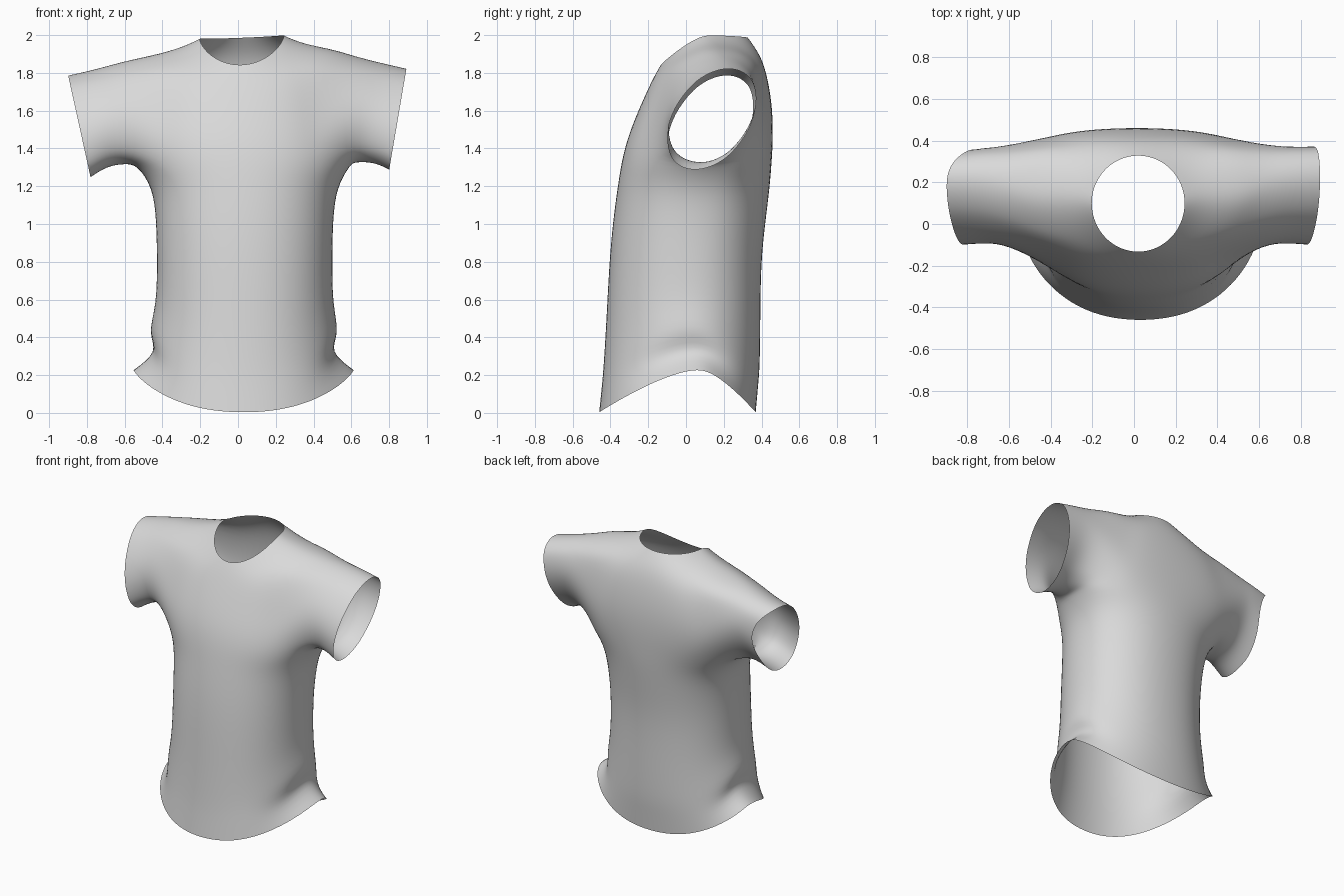
import bpy
import bmesh
from math import sin, cos, pi, radians

if "Cube" in bpy.data.objects:
    bpy.data.objects.remove(bpy.data.objects["Cube"], do_unlink=True)

COLS = 24      # points around the body
HALF = 3       # armhole half width, in columns
BOTTOM = 7     # body ring at the armpit
TOP = 10       # body ring along the shoulder

# Body rings from hem to neck:
# centre x, half width, side fold, y front/side/back, z front/side/back, back roundness
RINGS = [
    (.03, .565, .025, -.465, .07, .372, 0, .24, 0, .92),
    (.03, .535, -.085, -.45, .05, .385, .14, .335, .14, .92),
    (.03, .5, .015, -.44, .03, .395, .25, .43, .25, .92),
    (.035, .47, 0, -.425, .02, .397, .5, .57, .5, .92),
    (.035, .468, 0, -.41, .02, .4, .8, .82, .8, .92),
    (.035, .472, 0, -.39, .03, .425, 1.02, 1.02, 1.02, .88),
    (.035, .49, 0, -.365, .05, .447, 1.2, 1.19, 1.2, .8),
    (.03, .57, 0, -.345, .08, .456, 1.33, 1.315, 1.33, .6),
    (.015, .59, 0, -.315, .1, .462, 1.45, 1.45, 1.45, .4),
    (.01, .58, 0, -.265, .12, .46, 1.58, 1.58, 1.6, .35),
    (.01, .5, 0, -.205, .14, .437, 1.71, 1.915, 1.76, .5),
    (.015, .33, 0, -.165, .13, .4, 1.79, 1.945, 1.89, .8),
    (.02, .225, 0, -.135, .1, .33, 1.84, 1.99, 1.985, 1),
]

# Sleeve rings: x bottom/top, y front/back, z bottom/top, lean, back pulled in
SLEEVES = {
    1: [(.62, .62, -.108, .39, 1.325, 1.89, .05, 0),
        (.72, .76, -.1, .378, 1.325, 1.855, .08, 0),
        (.8, .892, -.108, .38, 1.285, 1.825, .09, 0)],
    -1: [(.6, .62, -.108, .385, 1.315, 1.86, .05, 0),
         (.69, .76, -.1, .375, 1.305, 1.82, .08, .05),
         (.78, .9, -.108, .365, 1.245, 1.79, .09, .1)],
}

# Directions around a sleeve: close together below and above, wider at the sides
ANGLES = [radians(base + step * i) for base, step, count in
          ((-138, 16, 6), (-42, 28, 3), (42, 16, 6), (138, 28, 3)) for i in range(count)]


def power(v, e):
    return abs(v) ** e * (1 if v >= 0 else -1)


def body_ring(bm, cx, hw, fold, yf, ys, yb, zf, zs, zb, back):
    verts = []
    e = 1 if zs > 1.95 else .92
    for j in range(COLS):
        a = 2 * pi * j / COLS
        c, s = cos(a), sin(a)
        depth, end, ey = (yb - ys, zb, back) if s > 0 else (ys - yf, zf, e)
        if abs(s) < 1e-6:
            s = 0
        x = cx + (hw + fold * c ** 6) * power(c, e)
        z = zs + (end - zs) * abs(s) ** 1.3
        if zs > 1.9:
            z += .04 * x        # one shoulder sits slightly higher
        verts.append(bm.verts.new((x, ys + depth * power(s, ey), z)))
    return verts


def sleeve_ring(bm, side, xb, xt, yf, yb, zb, zt, lean, pull):
    verts = []
    width = (((yb - yf) / 2) ** 2 - lean ** 2) ** .5
    for a in ANGLES:
        t = (1 + sin(a)) / 2
        x = xb + (xt - xb) * t - pull * max(0, cos(a - .4)) ** 4
        y = (yf + yb) / 2 + width * cos(a) + lean * sin(a)
        verts.append(bm.verts.new((side * x, y, zb + (zt - zb) * t)))
    return verts


def bridge(bm, a, b, skip=()):
    n = len(a)
    for i in range(n):
        if i not in skip:
            k = (i + 1) % n
            bm.faces.new((a[i], a[k], b[k], b[i]))


bm = bmesh.new()

# Body with an armhole left open on each side
rings = [body_ring(bm, *r) for r in RINGS]
armholes = {(c + k) % COLS for c in (0, COLS // 2) for k in range(-HALF, HALF)}
for i in range(len(rings) - 1):
    bridge(bm, rings[i], rings[i + 1], armholes if BOTTOM <= i < TOP else ())

# Sleeves grown from the armhole edges
for side, sections in SLEEVES.items():
    def corner(row, k):
        return rings[row][(k if side > 0 else COLS // 2 - k) % COLS]

    loop = [corner(BOTTOM, k) for k in range(-HALF, HALF + 1)]
    loop += [corner(r, HALF) for r in range(BOTTOM + 1, TOP)]
    loop += [corner(TOP, k) for k in range(HALF, -HALF - 1, -1)]
    loop += [corner(r, -HALF) for r in range(TOP - 1, BOTTOM, -1)]
    for section in sections:
        ring = sleeve_ring(bm, side, *section)
        bridge(bm, loop, ring)
        loop = ring

# Drop the points inside the armholes, then face everything outwards
bmesh.ops.delete(bm, geom=[v for v in bm.verts if not v.link_faces], context="VERTS")
bmesh.ops.recalc_face_normals(bm, faces=bm.faces)
front = min(bm.faces, key=lambda f: f.calc_center_median().y)
if front.normal.y > 0:
    bmesh.ops.reverse_faces(bm, faces=bm.faces)
mesh = bpy.data.meshes.new("shirt")
bm.to_mesh(mesh)
bm.free()
shirt = bpy.data.objects.new("shirt", mesh)
bpy.context.collection.objects.link(shirt)

# Plain cloth
GREY = (.7, .7, .7, 1)
cloth = bpy.data.materials.new("light grey cloth")
cloth.use_nodes = True
cloth.diffuse_color = GREY
cloth.node_tree.nodes["Principled BSDF"].inputs["Base Color"].default_value = GREY
mesh.materials.append(cloth)

# Soft surface
for p in mesh.polygons:
    p.use_smooth = True
sub = shirt.modifiers.new("soften", "SUBSURF")
sub.levels = sub.render_levels = 2
